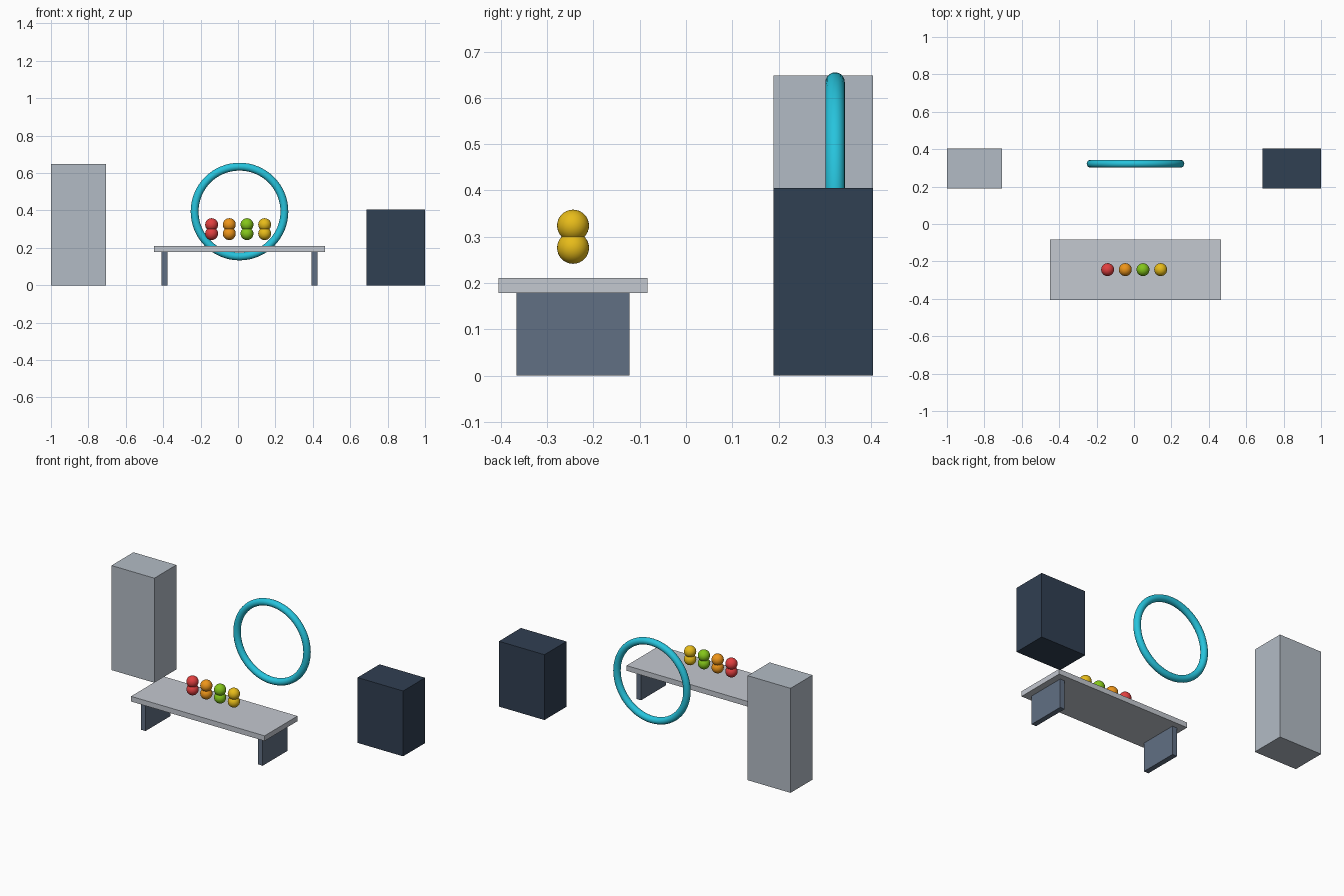
import bpy

if "Cube" in bpy.data.objects:
    bpy.data.objects.remove(bpy.data.objects["Cube"])


def material(name, color):
    mat = bpy.data.materials.new(name)
    mat.diffuse_color = (*color, 1)
    mat.use_nodes = True
    mat.node_tree.nodes["Principled BSDF"].inputs["Base Color"].default_value = mat.diffuse_color
    return mat


def box(name, low, high, mat):
    size = [b - a for a, b in zip(low, high)]
    center = [(a + b) / 2 for a, b in zip(low, high)]
    bpy.ops.mesh.primitive_cube_add(size=1, location=center)
    obj = bpy.context.object
    obj.name = name
    obj.scale = size
    bpy.ops.object.transform_apply(location=False, rotation=False, scale=True)
    obj.data.materials.append(mat)
    return obj


def ball(name, location, radius, mat):
    bpy.ops.mesh.primitive_uv_sphere_add(segments=32, ring_count=16, radius=radius, location=location)
    obj = bpy.context.object
    obj.name = name
    obj.data.materials.append(mat)
    bpy.ops.object.shade_smooth()


pale = material("pale_grey", (0.45, 0.50, 0.56))
silver = material("silver", (0.55, 0.58, 0.63))
slate = material("slate", (0.12, 0.16, 0.23))
navy = material("navy", (0.03, 0.05, 0.085))
cyan = material("cyan", (0.02, 0.55, 0.72))

# Side cabinets
box("tall_cabinet", (-1, 0.189, 0), (-0.706, 0.404, 0.648), pale)
box("low_cabinet", (0.688, 0.189, 0), (1, 0.404, 0.405), navy)

# Table with two slab legs
cx = 0.008
box("table_top", (cx - 0.458, -0.405, 0.179), (cx + 0.458, -0.083, 0.211), silver)
for side, x in (("left", cx - 0.402), ("right", cx + 0.402)):
    box(side + "_leg", (x - 0.016, -0.366, 0), (x + 0.016, -0.122, 0.179), slate)

# Pairs of overlapping balls floating above the table
colors = {
    "red": (0.75, 0.05, 0.05),
    "orange": (0.85, 0.30, 0.01),
    "green": (0.23, 0.56, 0.01),
    "yellow": (0.80, 0.50, 0.01),
}
for i, (name, color) in enumerate(colors.items()):
    mat = material(name, color)
    x = -0.141 + i * 0.0945
    ball(name + "_lower_ball", (x, -0.244, 0.276), 0.0345, mat)
    ball(name + "_upper_ball", (x, -0.244, 0.324), 0.0345, mat)

# Upright ring behind the table
bpy.ops.mesh.primitive_torus_add(
    major_radius=0.24, minor_radius=0.021, major_segments=64, minor_segments=20,
    location=(cx, 0.322, 0.394), rotation=(1.5707963, 0, 0))
ring = bpy.context.object
ring.name = "ring"
ring.data.materials.append(cyan)
bpy.ops.object.shade_smooth()
